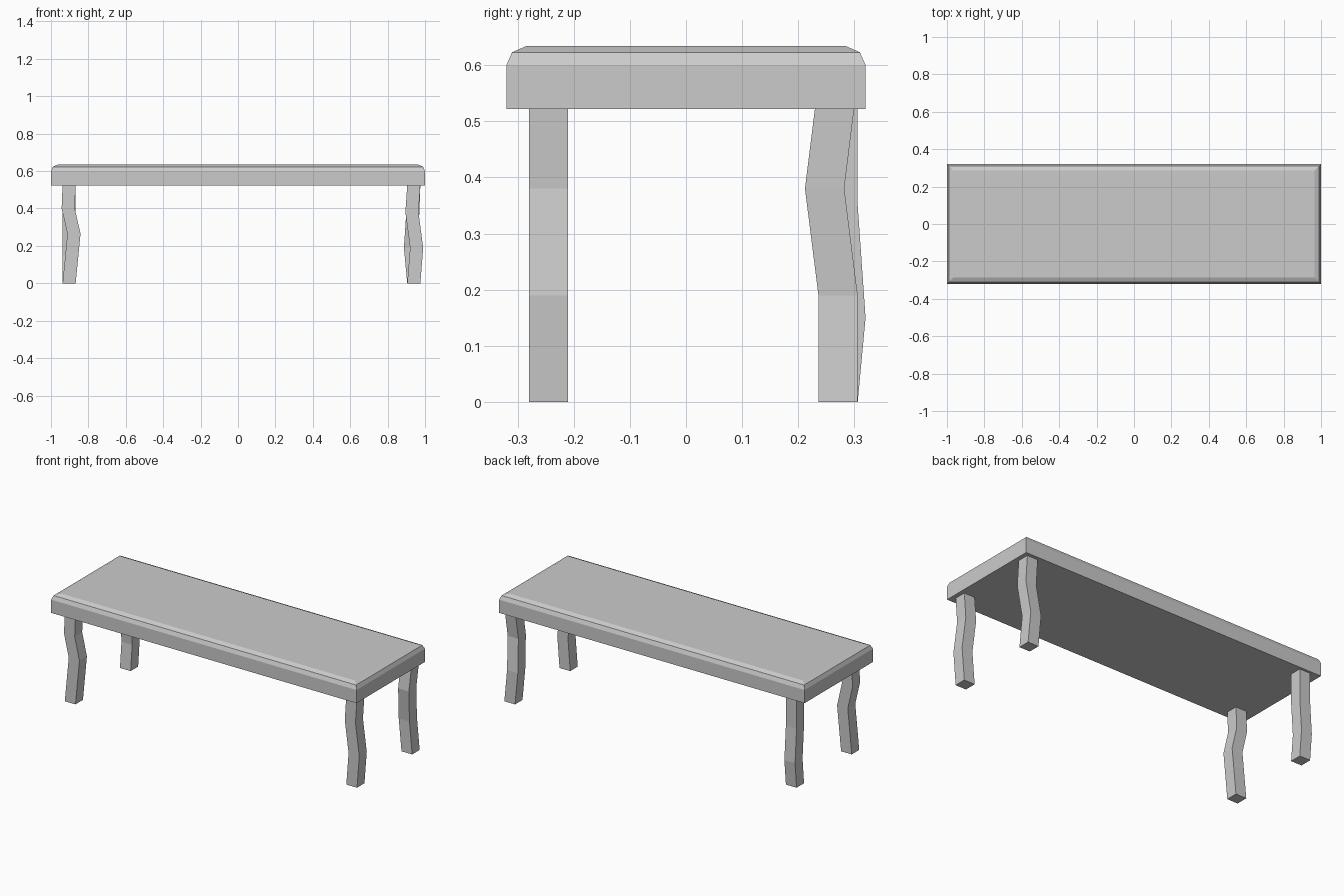
import bpy, bmesh

if "Cube" in bpy.data.objects:
    bpy.data.objects.remove(bpy.data.objects["Cube"])


def loft(name, rings):
    """Join four-cornered horizontal rings (cx, cy, half_x, half_y, z) into a closed solid."""
    bm = bmesh.new()
    loops = []
    for cx, cy, hx, hy, z in rings:
        loops.append([bm.verts.new((cx + sx * hx, cy + sy * hy, z))
                      for sx, sy in ((-1, -1), (1, -1), (1, 1), (-1, 1))])
    for a, b in zip(loops, loops[1:]):
        for i in range(4):
            j = (i + 1) % 4
            bm.faces.new((a[i], a[j], b[j], b[i]))
    bm.faces.new(loops[0][::-1])
    bm.faces.new(loops[-1])
    mesh = bpy.data.meshes.new(name)
    bm.to_mesh(mesh)
    bm.free()
    obj = bpy.data.objects.new(name, mesh)
    bpy.context.collection.objects.link(obj)
    return obj


# Seat slab with a two-step chamfer around the top edge
SEAT_PROFILE = [(0, 0.522), (0, 0.6), (0.01, 0.623), (0.035, 0.634)]
loft("seat", [(0, 0, 1 - inset, 0.32 - inset, z) for inset, z in SEAT_PROFILE])

# Crooked legs: centre line points (x, y, z) from floor to seat
LEGS = {
    "front_left_leg": [(-0.903, -0.245, 0), (-0.877, -0.245, 0.265),
                       (-0.908, -0.245, 0.4), (-0.903, -0.245, 0.525)],
    "front_right_leg": [(0.94, -0.245, 0), (0.955, -0.245, 0.19),
                        (0.93, -0.245, 0.38), (0.94, -0.245, 0.525)],
    "back_left_leg": [(-0.903, 0.271, 0), (-0.903, 0.285, 0.15),
                      (-0.903, 0.271, 0.35), (-0.903, 0.271, 0.525)],
    "back_right_leg": [(0.94, 0.271, 0), (0.922, 0.271, 0.19),
                       (0.935, 0.247, 0.38), (0.94, 0.265, 0.525)],
}
for name, path in LEGS.items():
    loft(name, [(x, y, 0.035, 0.035, z) for x, y, z in path])
